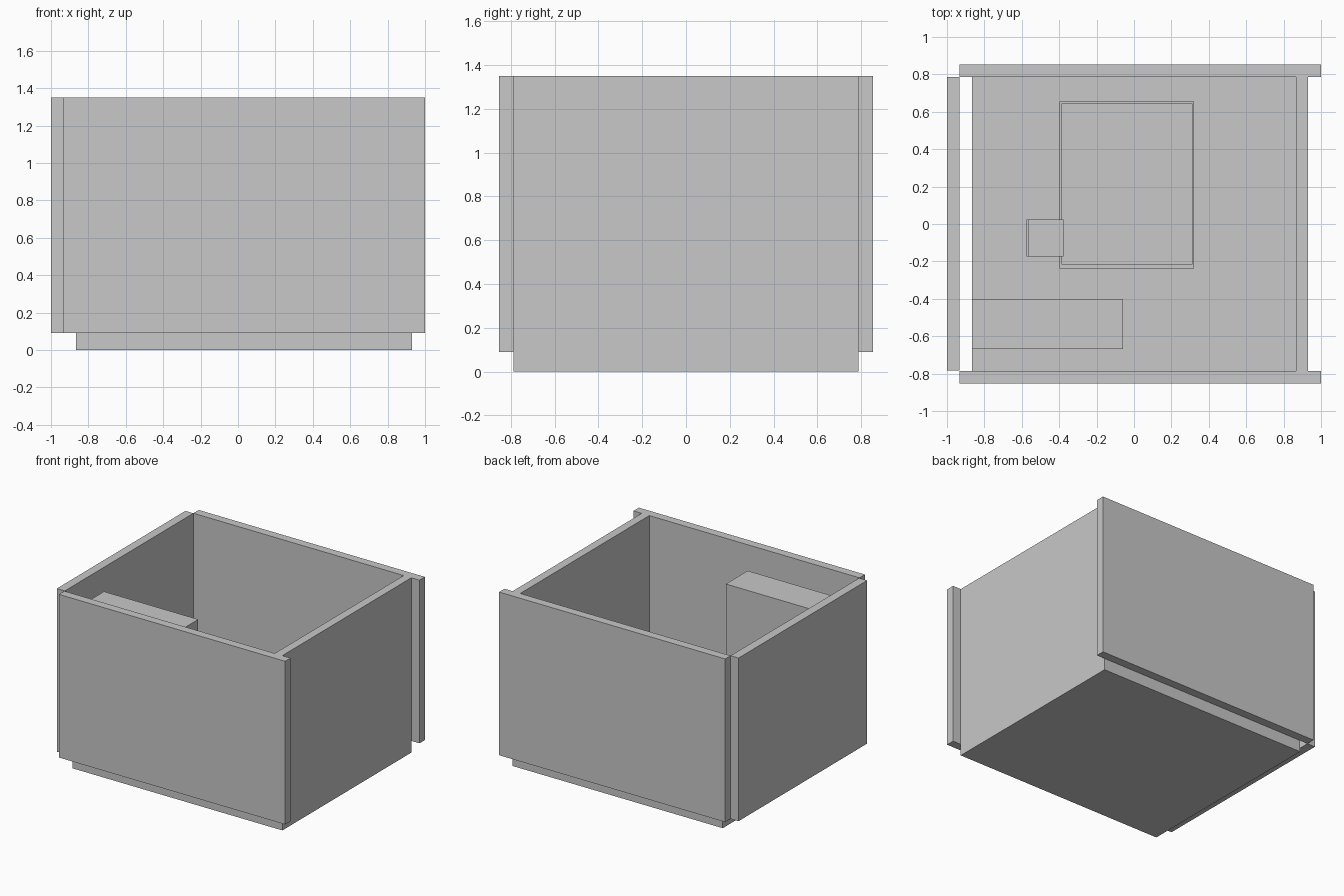
import bpy
import bmesh

if "Cube" in bpy.data.objects:
    bpy.data.objects.remove(bpy.data.objects["Cube"])

grey = bpy.data.materials.new("plain_grey")
grey.diffuse_color = (0.58, 0.58, 0.58, 1.0)
grey.use_nodes = True
grey.node_tree.nodes["Principled BSDF"].inputs["Base Color"].default_value = grey.diffuse_color


def box(name, x, y, z):
    """Box spanning the given (min, max) ranges."""
    bm = bmesh.new()
    bmesh.ops.create_cube(bm, size=1.0)
    for v in bm.verts:
        for i, (lo, hi) in enumerate((x, y, z)):
            v.co[i] = hi if v.co[i] > 0 else lo
    mesh = bpy.data.meshes.new(name)
    bm.to_mesh(mesh)
    bm.free()
    mesh.materials.append(grey)
    obj = bpy.data.objects.new(name, mesh)
    bpy.context.collection.objects.link(obj)
    return obj


FLOOR = 0.09   # top of the floor slab
TOP = 1.35     # top of the walls
INNER = 0.787  # half depth of the room
OUTER = 0.853  # half depth including the walls

# Floor slab and the four walls, which overlap at the corners like panels
box("floor", (-0.865, 0.865), (-INNER, INNER), (0, FLOOR))
box("right_wall", (0.865, 0.93), (-INNER, INNER), (0, TOP))
box("left_wall", (-1.0, -0.932), (-0.782, INNER), (FLOOR, TOP))
box("front_wall", (-0.932, 1.0), (-OUTER, -INNER), (FLOOR, TOP))
box("back_wall", (-0.932, 1.0), (INNER, OUTER), (FLOOR, TOP))

# Tall wardrobe against the left side
box("wardrobe", (-0.865, -0.06), (-0.667, -0.40), (FLOOR, 1.217))

# Bed: frame with a slightly smaller mattress
box("bed_frame", (-0.398, 0.32), (-0.238, 0.655), (FLOOR, 0.21))
box("mattress", (-0.388, 0.313), (-0.217, 0.645), (0.21, 0.30))

# Bedside cabinet with a thin drawer front
box("bedside_cabinet", (-0.565, -0.377), (-0.174, 0.024), (FLOOR, 0.32))
box("drawer_front", (-0.574, -0.565), (-0.174, 0.024), (FLOOR + 0.02, 0.31))
